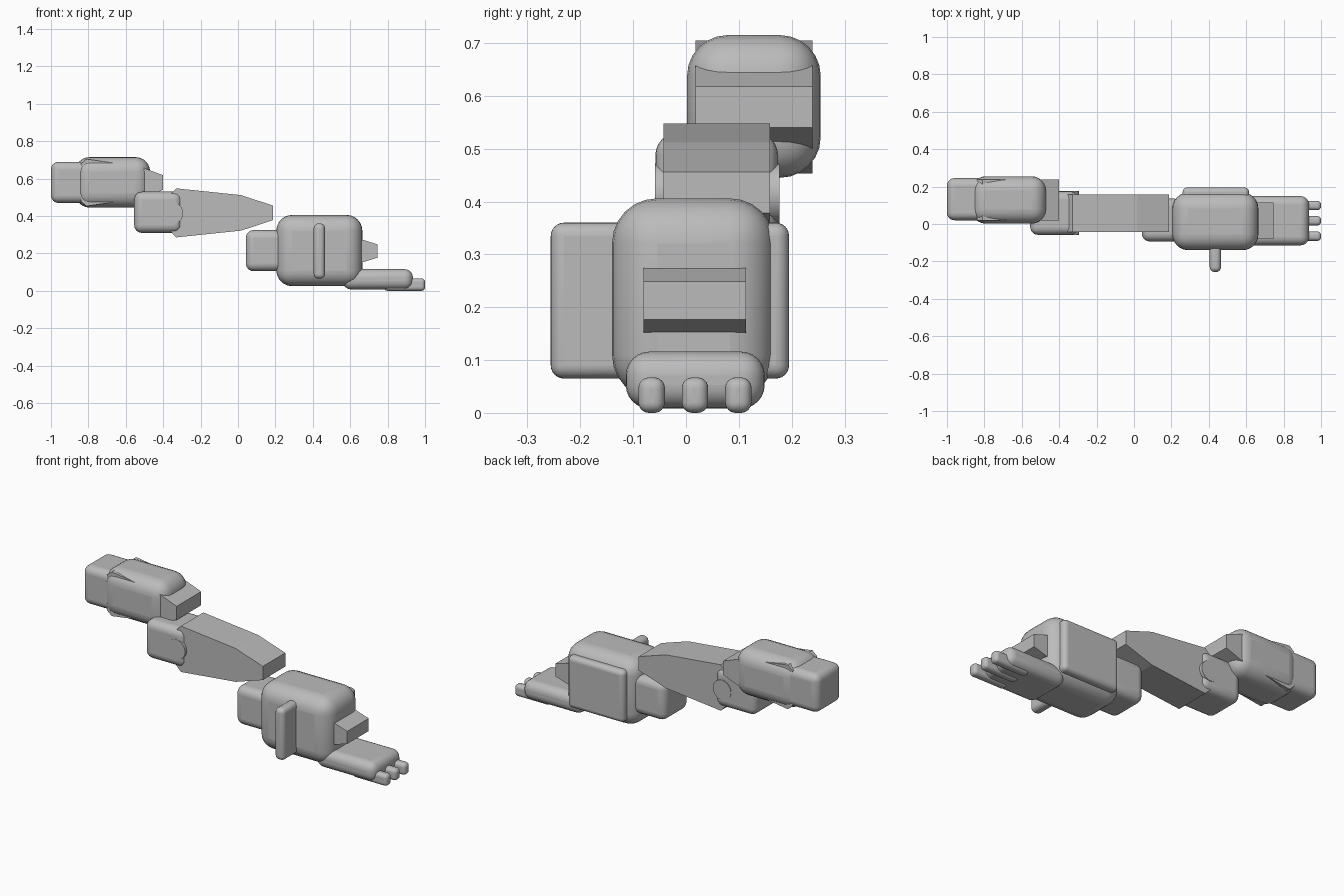
import bpy
import bmesh
from mathutils import Matrix, Vector

cube = bpy.data.objects.get("Cube")
if cube:
    bpy.data.objects.remove(cube, do_unlink=True)

GREY = (0.5, 0.5, 0.5, 1)
grey = bpy.data.materials.new("plain grey")
grey.use_nodes = True
grey.diffuse_color = GREY
grey.node_tree.nodes["Principled BSDF"].inputs["Base Color"].default_value = GREY


def add_object(name, bm):
    bmesh.ops.recalc_face_normals(bm, faces=bm.faces)
    mesh = bpy.data.meshes.new(name)
    bm.to_mesh(mesh)
    bm.free()
    mesh.materials.append(grey)
    obj = bpy.data.objects.new(name, mesh)
    bpy.context.collection.objects.link(obj)
    return obj


def smooth(obj):
    bpy.ops.object.select_all(action="DESELECT")
    obj.select_set(True)
    bpy.context.view_layer.objects.active = obj
    bpy.ops.object.shade_smooth_by_angle(angle=0.7)


def rounded_box(name, x, y, z, radius):
    """Box given by its x, y and z ranges, with rounded edges."""
    bm = bmesh.new()
    low, high = (Vector(c) for c in zip(x, y, z))
    bmesh.ops.create_cube(bm, size=1, matrix=Matrix.Translation((low + high) / 2)
                          @ Matrix.Diagonal((*(high - low), 1)))
    obj = add_object(name, bm)
    bevel = obj.modifiers.new("rounding", "BEVEL")
    bevel.width = radius
    bevel.segments = 6
    smooth(obj)
    return obj


def tapered_block(name, profile, mid_z, y):
    """Symmetric (x, half height) profile extruded along y."""
    bm = bmesh.new()
    outline = [(x, mid_z + h) for x, h in profile]
    outline += [(x, mid_z - h) for x, h in reversed(profile)]
    face = bm.faces.new([bm.verts.new((x, y[0], z)) for x, z in outline])
    result = bmesh.ops.extrude_face_region(bm, geom=[face])
    verts = [v for v in result["geom"] if isinstance(v, bmesh.types.BMVert)]
    bmesh.ops.translate(bm, verts=verts, vec=(0, y[1] - y[0], 0))
    return add_object(name, bm)


# Upper section
rounded_box("shoulder_cap", (-1, -0.7), (0.02, 0.245), (0.47, 0.69), 0.04)
rounded_box("shoulder_shell", (-0.87, -0.47), (0.002, 0.255), (0.445, 0.715), 0.077)
tapered_block("upper_arm_core",
              [(-0.84, 0.1), (-0.81, 0.126), (-0.52, 0.084), (-0.4, 0.039)],
              0.579, (0.018, 0.239))

# Middle section
rounded_box("elbow_block", (-0.555, -0.3), (-0.058, 0.174), (0.31, 0.53), 0.042)
bm = bmesh.new()
bmesh.ops.create_cone(bm, cap_ends=True, segments=32, radius1=0.057, radius2=0.057,
                      depth=0.236, matrix=Matrix.Translation((-0.35, 0.059, 0.415))
                      @ Matrix.Rotation(1.5708, 4, "X"))
smooth(add_object("elbow_pin", bm))
tapered_block("forearm",
              [(-0.37, 0.09), (-0.33, 0.131), (0.016, 0.095), (0.187, 0.039)],
              0.417, (-0.043, 0.159))

# Lower section
rounded_box("wrist_block", (0.042, 0.26), (-0.093, 0.135), (0.105, 0.325), 0.042)
rounded_box("lower_shell", (0.205, 0.665), (-0.14, 0.168), (0.025, 0.406), 0.085)
rounded_box("front_fin", (0.405, 0.465), (-0.256, -0.08), (0.065, 0.36), 0.025)
rounded_box("back_plate", (0.26, 0.615), (0.1, 0.195), (0.065, 0.36), 0.025)
tapered_block("end_peg", [(0.55, 0.085), (0.67, 0.059), (0.745, 0.036)],
              0.213, (-0.08, 0.114))

# Foot with three toes
rounded_box("foot", (0.56, 0.935), (-0.114, 0.149), (0.008, 0.116), 0.045)
for i, side in enumerate(("front", "middle", "back")):
    y = -0.065 + i * 0.082
    rounded_box(side + "_toe", (0.78, 1), (y - 0.025, y + 0.025), (0, 0.067), 0.02)
